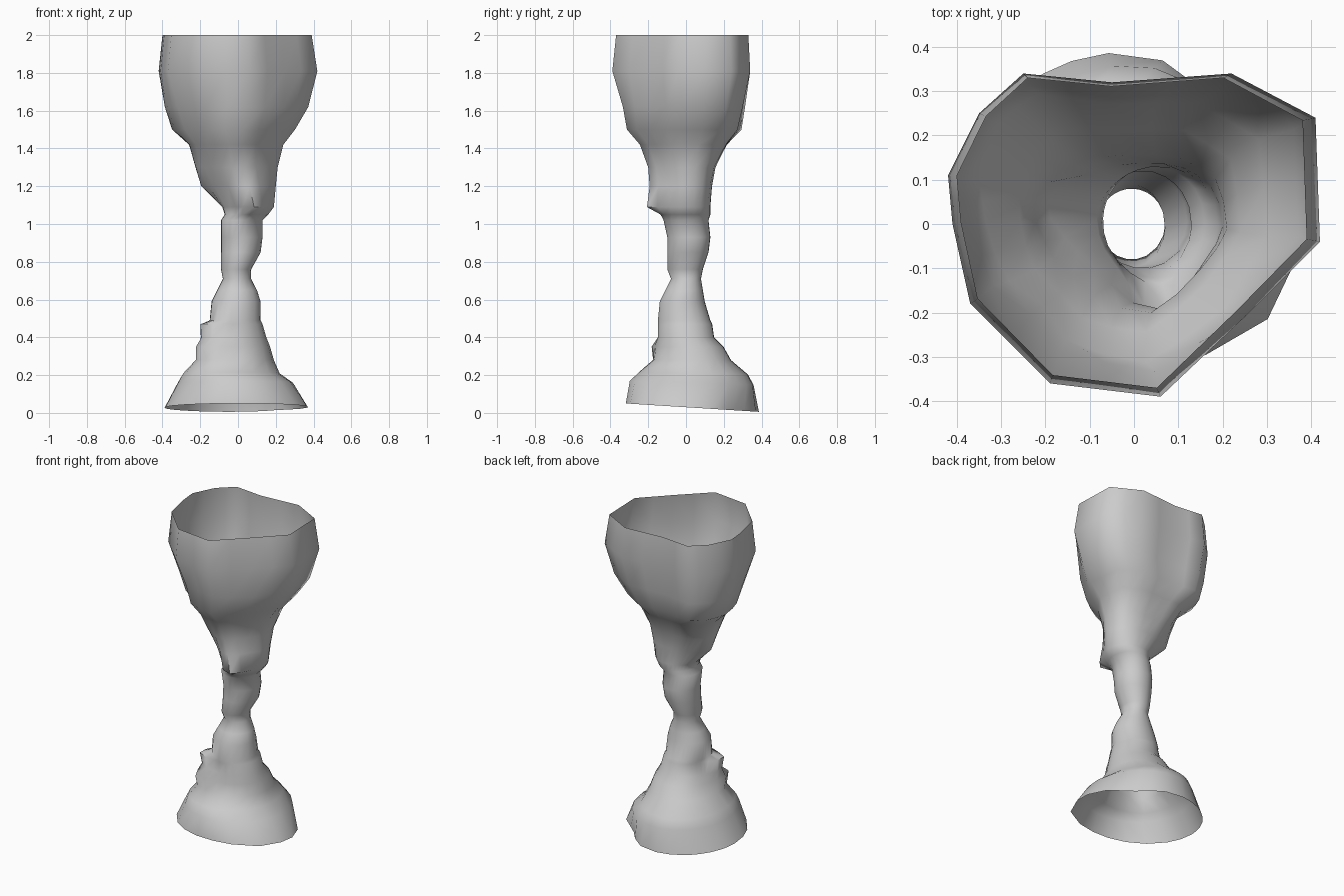
import bpy
import bmesh
from math import atan2, cos, exp, pi, radians, remainder, sin
from mathutils import Vector

default_cube = bpy.data.objects.get("Cube")
if default_cube:
    bpy.data.objects.remove(default_cube)

# Lopsided outline of the cup, in hundredths, anticlockwise
CUP_OUTLINE = [(42, -4), (41, 24), (22, 34), (-5, 32), (-25, 34), (-35, 25),
               (-42, 11), (-41, 0), (-37, -18), (-19, -36), (6, -39), (25, -21)]

# Height, left edge, right edge, front edge, back edge, all in hundredths
PROFILE = [
    (3, -39, 37, -32, 39), (16, -32, 29, -30, 36), (21, -29, 22, -25, 33),
    (28, -21, 19, -17, 24), (35, -17, 17, -16, 20), (40, -16, 15, -15, 15),
    (47, -14, 13, -15, 14), (49, -15, 12, -15, 13), (59, -14, 12, -14, 10),
    (65, -11, 10, -11, 9), (71, -8, 7, -8, 8), (76, -9, 7, -10, 9),
    (85, -9, 12, -10, 12), (93, -9, 13, -10, 13), (102, -9, 13, -12, 12),
    (105, -7, 16, -12, 13), (109, -8, 19, -13, 13), (120, -14, 20, -14, 14),
    (130, -20, 21, -17, 16), (142, -26, 24, -24, 22), (150, -34, 30, -31, 28),
    (162, -38, 37, -33, 30), (181, -42, 42, -39, 34), (200, -40, 39, -37, 33),
]

# Swellings and hollows: direction in degrees, height, reach up, reach down, amount
SWELLINGS = [
    # Pouches under the cup
    (-85, 1.09, 0.35, 0.05, 0.08),
    (165, 1.20, 0.20, 0.12, 0.06),
    # Uneven belly of the cup
    (-45, 1.56, 0.20, 0.15, 0.05),
    (135, 1.52, 0.20, 0.15, 0.04),
    (225, 1.52, 0.25, 0.15, -0.05),
    # Ledges on the foot
    (205, 0.47, 0.02, 0.22, 0.08),
    (225, 0.35, 0.04, 0.20, 0.07),
    # Uneven edge of the foot
    (45, 0.03, 0.14, 0.10, -0.07),
    (-40, 0.03, 0.20, 0.10, 0.03),
]


def unit_outline():
    """Cup outline scaled to -1..1, with a point added on every edge."""
    points = [Vector(p) for p in CUP_OUTLINE]
    result = []
    for i, p in enumerate(points):
        following = points[(i + 1) % len(points)]
        result += [p, (p + following) / 2]
    xs, ys = [p.x for p in result], [p.y for p in result]
    middle = Vector((max(xs) + min(xs), max(ys) + min(ys))) / 2
    size = Vector((max(xs) - min(xs), max(ys) - min(ys))) / 2
    return [Vector(((p.x - middle.x) / size.x, (p.y - middle.y) / size.y))
            for p in result]


def swelling(angle, z):
    total = 0
    for direction, height, up, down, amount in SWELLINGS:
        turn = remainder(angle - radians(direction), 2 * pi)
        rise = z - height
        fade = max(0, 1 - abs(rise) / (up if rise > 0 else down))
        total += amount * fade * exp(-(turn / 0.45) ** 2)
    return total


def ring(bm, outline, row):
    """One cross-section: round in the stem, lopsided in the cup."""
    z, left, right, front, back = (v / 100 for v in row)
    cup_share = min(1, max(0, (z - 1.1) / 0.5))
    verts = []
    for p in outline:
        p = p.normalized().lerp(p, cup_share)
        angle = atan2(p.y, p.x)
        out = swelling(angle, z)
        x = (left + right + (right - left) * p.x) / 2 + out * cos(angle)
        y = (front + back + (back - front) * p.y) / 2 + out * sin(angle)
        # The foot sits slightly askew
        tilt = -0.07 * y * max(0, 1 - z / 0.3)
        verts.append(bm.verts.new((x, y, max(0, z + tilt))))
    return verts


# Goblet: one thin, open skin lofted from foot to rim
bm = bmesh.new()
outline = unit_outline()
rings = [ring(bm, outline, row) for row in PROFILE]
for lower, upper in zip(rings, rings[1:]):
    for i in range(len(outline)):
        j = (i + 1) % len(outline)
        bm.faces.new((lower[i], lower[j], upper[j], upper[i]))
mesh = bpy.data.meshes.new("goblet")
bm.to_mesh(mesh)
bm.free()
goblet = bpy.data.objects.new("goblet", mesh)
bpy.context.collection.objects.link(goblet)

# Plain grey clay
clay = bpy.data.materials.new("grey clay")
clay.use_nodes = True
clay.diffuse_color = (0.6, 0.6, 0.6, 1)
clay.node_tree.nodes["Principled BSDF"].inputs["Base Color"].default_value = clay.diffuse_color
mesh.materials.append(clay)

# Soft shading
bpy.ops.object.select_all(action="DESELECT")
goblet.select_set(True)
bpy.context.view_layer.objects.active = goblet
bpy.ops.object.shade_smooth_by_angle(angle=radians(60))
